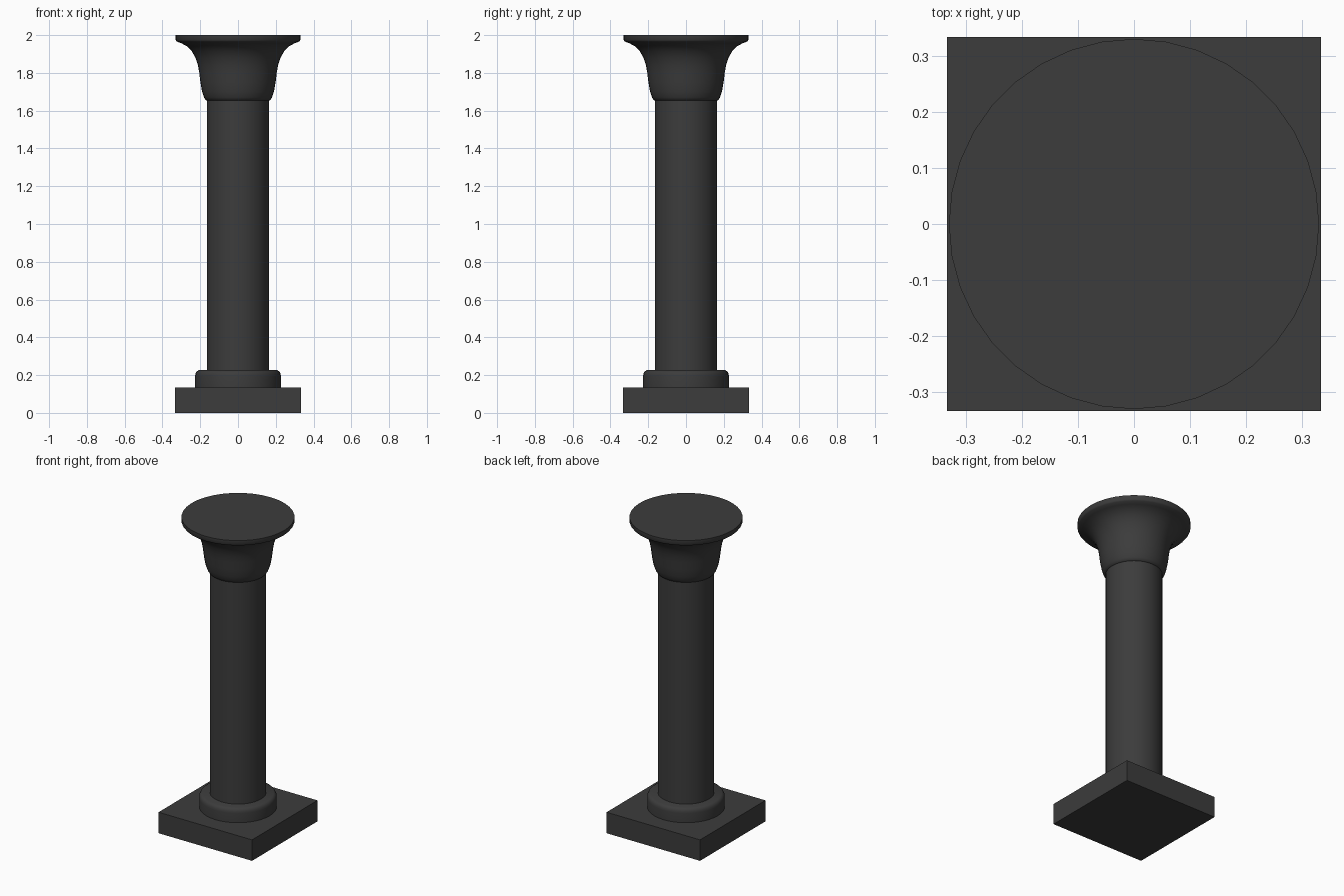
import bpy, bmesh, math

if "Cube" in bpy.data.objects:
    bpy.data.objects.remove(bpy.data.objects["Cube"])

SIDES = 36

dark = bpy.data.materials.new("dark_stone")
dark.diffuse_color = (0.045, 0.045, 0.045, 1)
dark.use_nodes = True
dark.node_tree.nodes["Principled BSDF"].inputs["Base Color"].default_value = dark.diffuse_color


def finish(name, bm, smooth=False):
    bmesh.ops.recalc_face_normals(bm, faces=bm.faces)
    mesh = bpy.data.meshes.new(name)
    bm.to_mesh(mesh)
    bm.free()
    mesh.materials.append(dark)
    obj = bpy.data.objects.new(name, mesh)
    bpy.context.collection.objects.link(obj)
    if smooth:
        bpy.ops.object.select_all(action='DESELECT')
        obj.select_set(True)
        bpy.context.view_layer.objects.active = obj
        bpy.ops.object.shade_smooth_by_angle(angle=math.radians(40))
    return obj


def lathe(name, profile):
    """Turn (radius, height) points round z, capping both ends."""
    bm = bmesh.new()
    rings = [[bm.verts.new((r * math.cos(a), r * math.sin(a), z))
              for a in (2 * math.pi * i / SIDES for i in range(SIDES))]
             for r, z in profile]
    for low, high in zip(rings, rings[1:]):
        for i in range(SIDES):
            j = (i + 1) % SIDES
            bm.faces.new((low[i], low[j], high[j], high[i]))
    bm.faces.new(rings[0][::-1])
    bm.faces.new(rings[-1])
    return finish(name, bm, True)


# Square plinth
bm = bmesh.new()
bmesh.ops.create_cube(bm, size=1)
bmesh.ops.scale(bm, vec=(0.666, 0.666, 0.135), verts=bm.verts)
bmesh.ops.translate(bm, vec=(0, 0, 0.0675), verts=bm.verts)
finish("plinth", bm)

# Round base collar with a softened upper edge
lathe("base_collar", [(0.227, 0.135), (0.227, 0.195), (0.225, 0.208),
                      (0.219, 0.219), (0.208, 0.226)])

# Straight shaft
lathe("shaft", [(0.165, 0.226), (0.165, 1.66)])

# Bell-shaped capital with a flat disc top
lathe("capital", [(0.163, 1.653), (0.171, 1.656), (0.180, 1.67), (0.190, 1.70),
                  (0.199, 1.75), (0.205, 1.80), (0.212, 1.84), (0.225, 1.88),
                  (0.245, 1.915), (0.272, 1.942), (0.300, 1.957),
                  (0.324, 1.966), (0.330, 1.974), (0.330, 2.0)])
